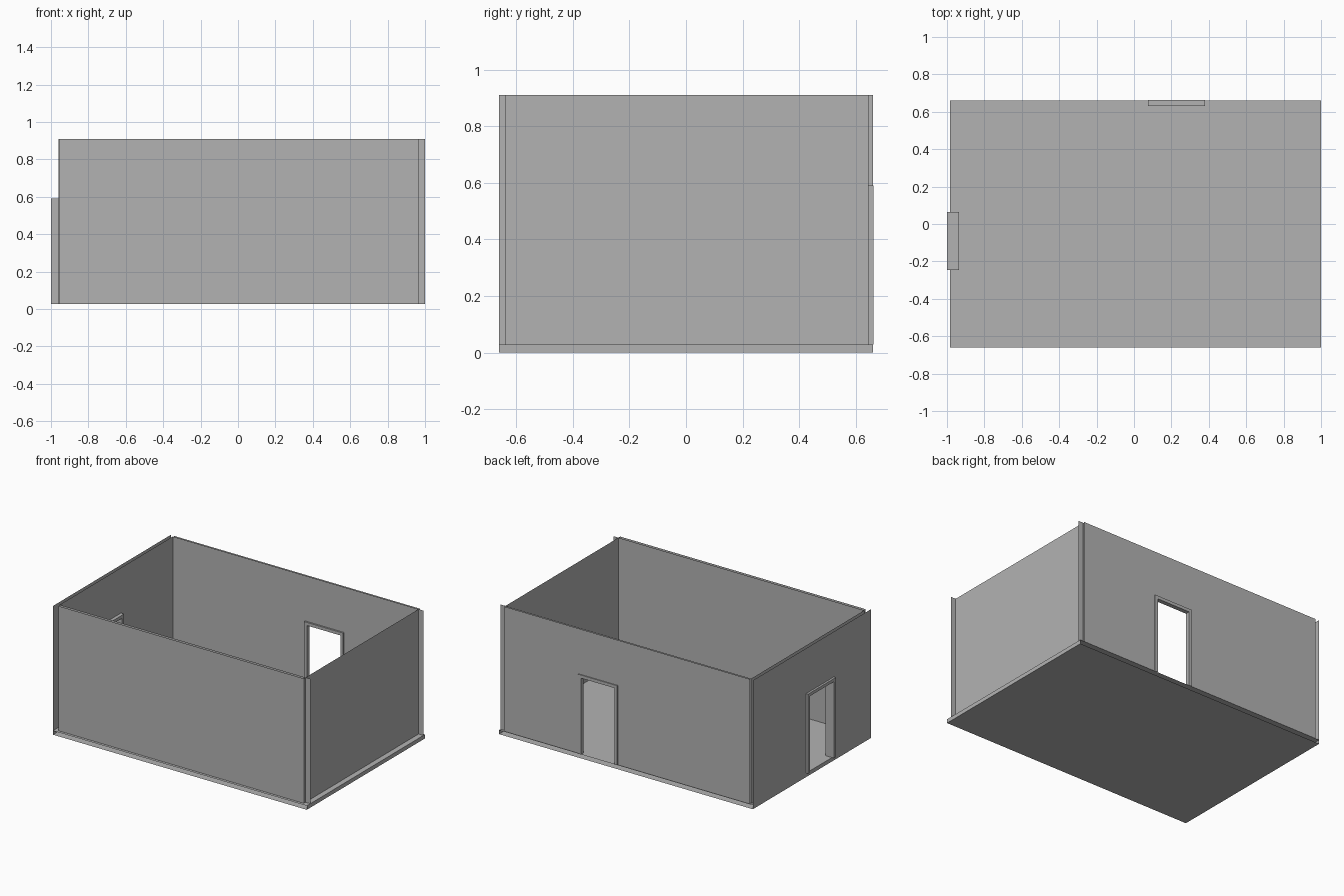
import bpy, bmesh

cube = bpy.data.objects.get("Cube")
if cube:
    bpy.data.objects.remove(cube, do_unlink=True)

grey = bpy.data.materials.new("plain_grey")
grey.use_nodes = True
colour = (0.45, 0.45, 0.45, 1)
grey.diffuse_color = colour
grey.node_tree.nodes["Principled BSDF"].inputs["Base Color"].default_value = colour

FLOOR, TOP, DOOR_TOP = 0.028, 0.91, 0.59
BACK_DOOR = (0.075, 0.38)
SIDE_DOOR = (-0.245, 0.065)
RIM = 0.022      # width of the door frame members


def finish(name, bm):
    mesh = bpy.data.meshes.new(name)
    bm.to_mesh(mesh)
    bm.free()
    mesh.materials.append(grey)
    bpy.context.collection.objects.link(bpy.data.objects.new(name, mesh))


def quad(bm, axis, pos, a, b, sign):
    """Rectangle across one axis, spanning ranges a and b on the other two."""
    corners = []
    for u, v in ((a[0], b[0]), (a[1], b[0]), (a[1], b[1]), (a[0], b[1])):
        co = [u, v]
        co.insert(axis, pos)
        corners.append(bm.verts.new(co))
    face = bm.faces.new(corners)
    face.normal_update()
    if face.normal[axis] * sign < 0:
        face.normal_flip()


def wall(name, axis, sheets, door=None):
    """Open-topped wall made of thin sheets: (position, span, facing)."""
    bm = bmesh.new()
    for pos, span, sign in sheets:
        if door:
            lo, hi = door[0] + RIM, door[1] - RIM
            quad(bm, axis, pos, (span[0], lo), (FLOOR, TOP), sign)
            quad(bm, axis, pos, (hi, span[1]), (FLOOR, TOP), sign)
            quad(bm, axis, pos, (lo, hi), (DOOR_TOP - RIM, TOP), sign)
        else:
            quad(bm, axis, pos, span, (FLOOR, TOP), sign)
    finish(name, bm)


def box(bm, lo, hi):
    made = bmesh.ops.create_cube(bm, size=1)["verts"]
    for v in made:
        v.co = [(l + h) / 2 + c * (h - l) for l, h, c in zip(lo, hi, v.co)]


def door_frame(name, axis, depth, span):
    """Two jambs and a lintel."""
    bm = bmesh.new()
    a, b = span
    for u0, u1, z0, z1 in ((a, a + RIM, FLOOR, DOOR_TOP),
                           (b - RIM, b, FLOOR, DOOR_TOP),
                           (a + RIM, b - RIM, DOOR_TOP - RIM, DOOR_TOP)):
        lo, hi = [u0, z0], [u1, z1]
        lo.insert(axis, depth[0])
        hi.insert(axis, depth[1])
        box(bm, lo, hi)
    finish(name, bm)


# Floor slab, open along the front and back edges
bm = bmesh.new()
X, Y = (-0.985, 1.0), (-0.66, 0.66)
quad(bm, 2, FLOOR, X, Y, 1)
quad(bm, 2, 0, X, Y, -1)
for x, sign in zip(X, (-1, 1)):
    quad(bm, 0, x, Y, (0, FLOOR), sign)
finish("floor_slab", bm)

# Walls: outer and inner sheets
wall("front_wall", 1, [(-0.64, (-0.955, 0.965), -1), (-0.62, (-0.96, 1.0), 1)])
wall("back_wall", 1, [(0.655, (-0.96, 0.965), 1), (0.643, (-0.96, 1.0), -1)], BACK_DOOR)
wall("left_wall", 0, [(0.962, (-0.638, 0.645), 1)])
wall("right_wall", 0, [(-0.985, Y, -1), (-0.96, (-0.62, 0.643), 1)], SIDE_DOOR)

# Door frames
door_frame("back_door_frame", 1, (0.631, 0.662), BACK_DOOR)
door_frame("side_door_frame", 0, (-1.0, -0.936), SIDE_DOOR)
